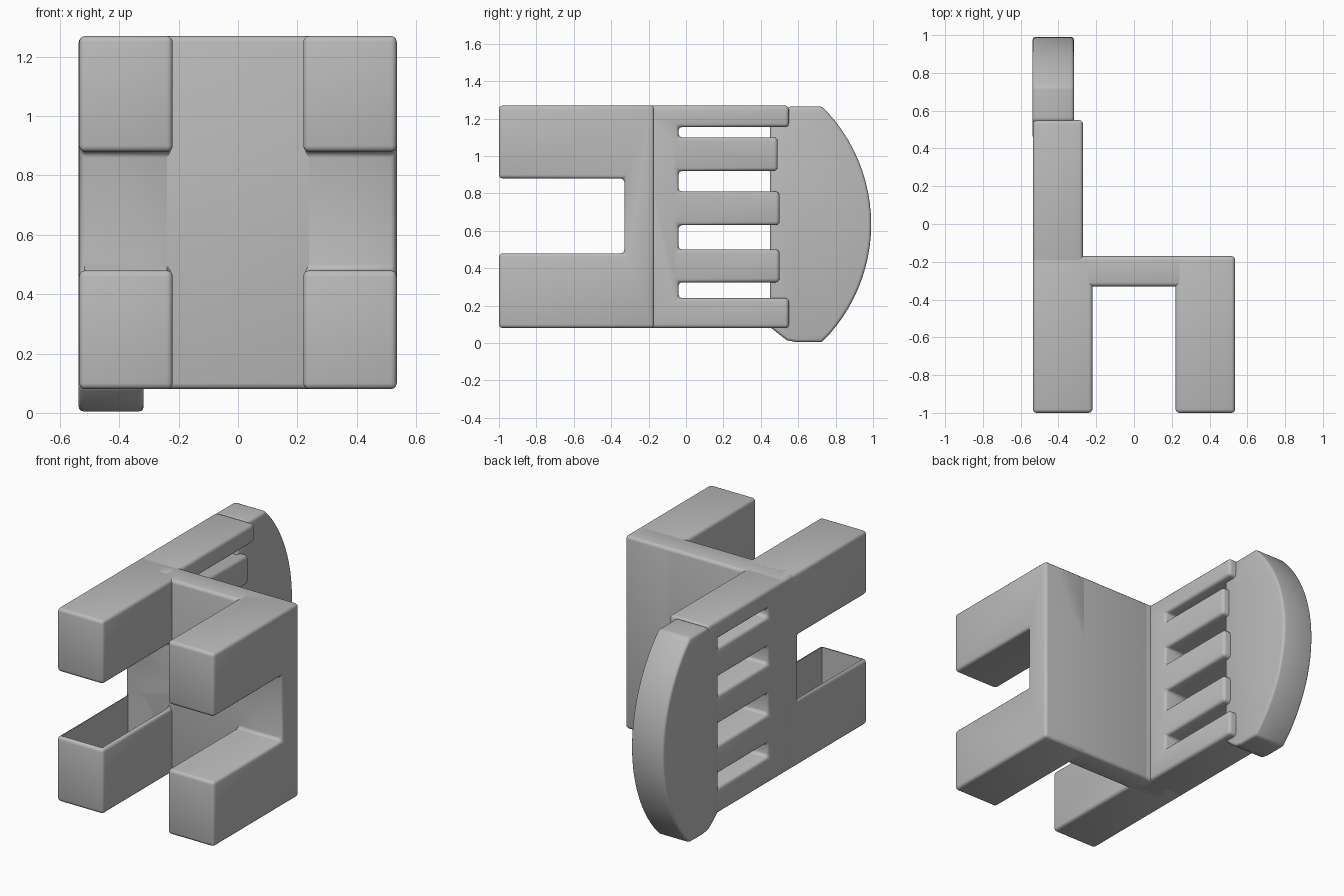
import bpy, bmesh, math

cube = bpy.data.objects.get("Cube")
if cube:
    bpy.data.objects.remove(cube, do_unlink=True)

# One flat grey for the whole model
grey = bpy.data.materials.new("plain grey")
grey.use_nodes = True
colour = (0.5, 0.5, 0.5, 1)
grey.diffuse_color = colour
grey.node_tree.nodes["Principled BSDF"].inputs["Base Color"].default_value = colour


def extrude_profile(name, outline, x0, x1):
    """Extrude a closed (y, z) outline from x0 to x1."""
    bm = bmesh.new()
    face = bm.faces.new([bm.verts.new((x0, y, z)) for y, z in outline])
    res = bmesh.ops.extrude_face_region(bm, geom=[face])
    verts = [g for g in res["geom"] if isinstance(g, bmesh.types.BMVert)]
    bmesh.ops.translate(bm, verts=verts, vec=(x1 - x0, 0, 0))
    bmesh.ops.recalc_face_normals(bm, faces=bm.faces)
    mesh = bpy.data.meshes.new(name)
    bm.to_mesh(mesh)
    bm.free()
    mesh.materials.append(grey)
    ob = bpy.data.objects.new(name, mesh)
    bpy.context.collection.objects.link(ob)
    return ob


def rect(y0, y1, z0, z1):
    return [(y0, z0), (y1, z0), (y1, z1), (y0, z1)]


def select(ob):
    bpy.ops.object.select_all(action='DESELECT')
    ob.select_set(True)
    bpy.context.view_layer.objects.active = ob


def soften(ob, width=0.02):
    """Round the edges and apply."""
    select(ob)
    mod = ob.modifiers.new("rounded edges", 'BEVEL')
    mod.width = width
    mod.segments = 3
    mod.limit_method = 'ANGLE'
    mod.angle_limit = math.radians(35)
    bpy.ops.object.modifier_apply(modifier=mod.name)
    bpy.ops.object.shade_smooth_by_angle(angle=math.radians(35))


LOW, HIGH = 0.08, 1.27
SEAT_FRONT, SEAT_BACK = -0.33, -0.17

# Each side: a pair of legs joined at the seat
legs_outline = [(-1, LOW), (SEAT_BACK, LOW), (SEAT_BACK, HIGH), (-1, HIGH),
                (-1, 0.88), (SEAT_FRONT, 0.88), (SEAT_FRONT, 0.48), (-1, 0.48)]
legs = {}
for name, x0, x1 in (("rear_legs", -0.535, -0.22), ("front_legs", 0.22, 0.535)):
    legs[name] = extrude_profile(name, legs_outline, x0, x1)
    soften(legs[name])

# Hollow in the lower rear leg, open toward the other leg
cutter = extrude_profile("leg_hollow_cutter", rect(-0.98, SEAT_FRONT, 0.11, 0.6), -0.517, -0.24)
cutter.hide_render = True
select(legs["rear_legs"])
mod = legs["rear_legs"].modifiers.new("hollow", 'BOOLEAN')
mod.operation = 'DIFFERENCE'
mod.solver = 'EXACT'
mod.object = cutter
bpy.ops.object.modifier_apply(modifier=mod.name)
bpy.data.objects.remove(cutter, do_unlink=True)

# Seat slab between the legs
soften(extrude_profile("seat", rect(SEAT_FRONT, SEAT_BACK, LOW, HIGH), -0.5, 0.52))

# Backrest: a comb of five slats (low edge, high edge, end)
slats = [(LOW, 0.24, 0.55), (0.325, 0.50, 0.50), (0.63, 0.81, 0.50),
         (0.92, 1.10, 0.49), (1.155, HIGH, 0.55)]
comb = [(-0.3, HIGH), (-0.3, LOW)]
for i, (z0, z1, end) in enumerate(slats):
    if i:
        comb.append((-0.04, z0))
    comb += [(end, z0), (end, z1)]
    if i < len(slats) - 1:
        comb.append((-0.04, z1))
soften(extrude_profile("backrest_slats", comb, -0.535, -0.27))

# Curved top rail across the slat ends
mid, radius, centre_y = 0.635, 0.886, 0.104
half = math.asin(0.63 / radius)
rail = [(0.45, 0.085), (0.50, 0.045), (0.54, 0.015), (0.59, 0.005)]
for i in range(25):
    a = -half + 2 * half * i / 24
    rail.append((centre_y + radius * math.cos(a), mid + radius * math.sin(a)))
rail += [(0.55, 1.265), (0.53, 1.24), (0.45, 1.24)]
soften(extrude_profile("top_rail", rail, -0.537, -0.318))
